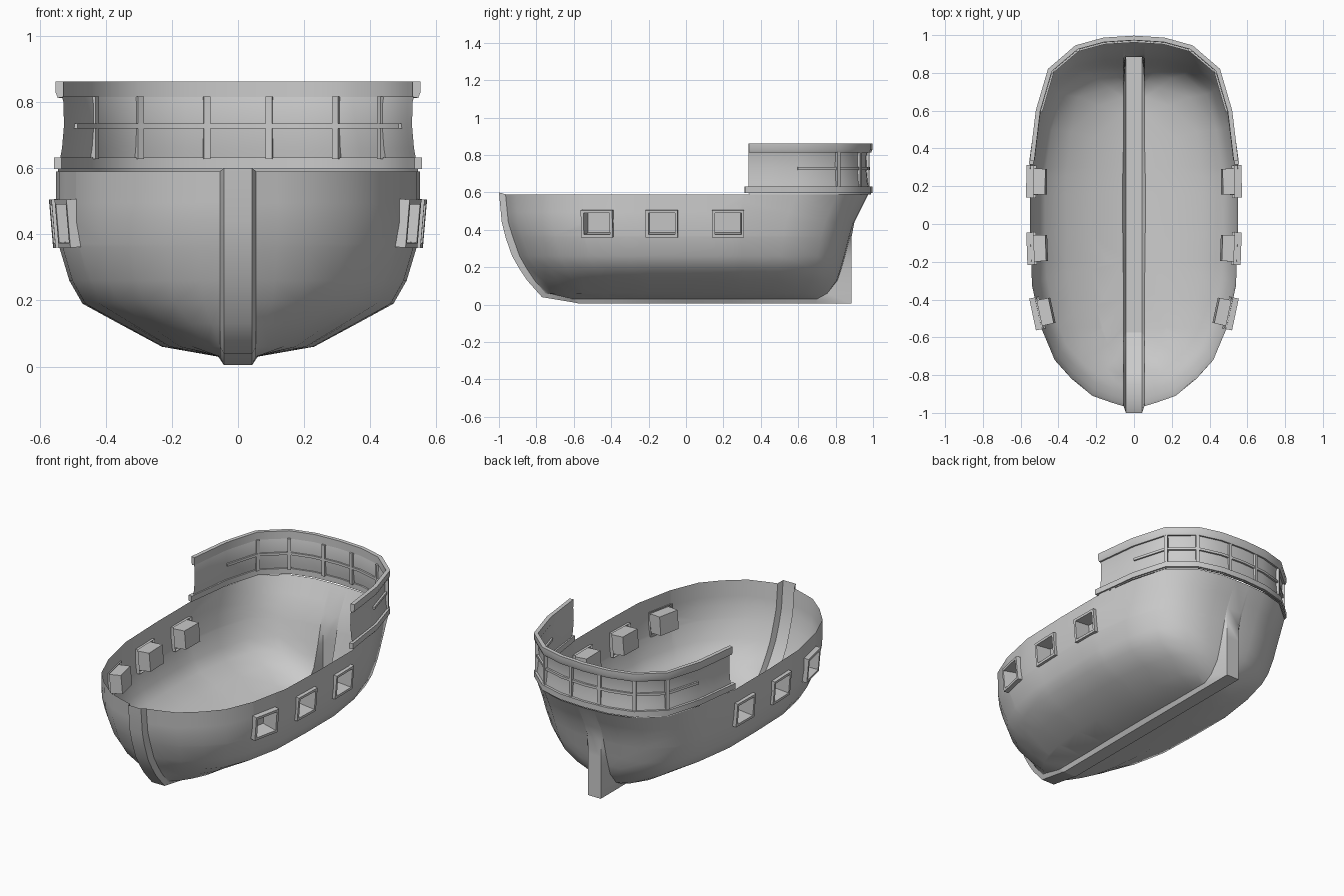
import bpy, bmesh, math
from mathutils import Vector, Matrix

if "Cube" in bpy.data.objects:
    bpy.data.objects.remove(bpy.data.objects["Cube"])


def finish(name, bm, angle=35, mirror=False, recalc=True):
    if recalc:
        bmesh.ops.recalc_face_normals(bm, faces=bm.faces)
    me = bpy.data.meshes.new(name)
    bm.to_mesh(me)
    bm.free()
    me.shade_smooth()
    me.set_sharp_from_angle(angle=math.radians(angle))
    ob = bpy.data.objects.new(name, me)
    bpy.context.collection.objects.link(ob)
    if mirror:
        ob.modifiers.new("Mirror", 'MIRROR')
    return ob


def skin(bm, rows, wrap=False):
    """Quads between successive rows of points."""
    vs = [[bm.verts.new(p) for p in r] for r in rows]
    n = len(vs[0])
    for a, b in zip(vs, vs[1:]):
        for i in range(n if wrap else n - 1):
            j = (i + 1) % n
            bm.faces.new((a[i], a[j], b[j], b[i]))
    return vs


# Hull: stacked waterlines (height, half width, bow y, stern y)
LEVELS = [(.59, .55, -.965, .975), (.44, .55, -.95, .90), (.36, .54, -.925, .875),
          (.26, .51, -.89, .85), (.19, .47, -.85, .83), (.13, .36, -.81, .81),
          (.06, .23, -.75, .755), (.03, .06, -.62, .70)]
PLAN = [(.055, -.965), (.12, -.945), (.22, -.91), (.33, -.82), (.42, -.72),
        (.49, -.55), (.54, -.31), (.55, 0), (.55, .31), (.51, .59),
        (.45, .81), (.31, .93), (.16, .97), (.055, .975)]
rows = []
for z, w, b, s in LEVELS:
    row = []
    for i, (x, y) in enumerate(PLAN):
        px = max(.055, x * w / .55)
        if i in (0, len(PLAN) - 1):
            px = .055
        row.append(Vector((px, b + (s - b) * (y + .965) / 1.94, z)))
    rows.append(row)
bm = bmesh.new()
skin(bm, rows)

# Gun port openings cut in the hull side
PORTS = [(.517, -.475, -12), (.547, -.13, -2), (.55, .225, 1)]
PZ, HY, HZ = .433, .074, .062
cuts = [((0, y + d * HY, 0), (0, 1, 0)) for _, y, _ in PORTS for d in (-1, 1)]
cuts += [((0, 0, PZ + d * HZ), (0, 0, 1)) for d in (-1, 1)]
for co, no in cuts:
    bmesh.ops.bisect_plane(bm, geom=bm.verts[:] + bm.edges[:] + bm.faces[:],
                           plane_co=co, plane_no=no, dist=1e-5)
holes = []
for f in bm.faces:
    c = f.calc_center_median()
    if c.x > .4 and abs(c.z - PZ) < HZ and any(abs(c.y - p[1]) < HY for p in PORTS):
        holes.append(f)
bmesh.ops.delete(bm, geom=holes, context='FACES')
finish("hull", bm, 40, mirror=True)

# Keel: hollow channel from stem, along the bottom, up the stern fin
STEM = [-1, -.985, -.965, -.93, -.89, -.85, -.77, -.58]
path = []
for r, y in zip(rows, STEM):
    z = {.59: .60, .06: .04, .03: .008}.get(round(r[0].z, 2), r[0].z)
    path.append((r[0], y, z))
for p in rows[-1][1:-1]:
    path.append((p, max(p.y, -.575), .005))
for r in reversed(rows):
    p = r[-1]
    z = .005 if p.z < .04 else p.z
    path.append((p, max(p.y, .885), z))
bm = bmesh.new()
skin(bm, [[(-p.x, p.y, p.z), (-.043, y, z), (.043, y, z), (p.x, p.y, p.z)]
          for p, y, z in path])
finish("keel", bm, 50)

# Gun ports: raised frame with a recessed box behind it
for k, (px, py, yaw) in enumerate(PORTS):
    bm = bmesh.new()
    rings = [(.086, .073, -.025), (.086, .073, .014), (.071, .058, .014), (.068, .056, -.085)]
    vs = skin(bm, [[(x, a * hy, b * hz) for a, b in ((-1, -1), (1, -1), (1, 1), (-1, 1))]
                   for hy, hz, x in rings], wrap=True)
    bm.faces.new(vs[-1])
    m = (Matrix.Translation((px, py, PZ)) @ Matrix.Rotation(math.radians(yaw), 4, 'Z')
         @ Matrix.Rotation(math.radians(5), 4, 'Y'))
    bm.transform(m)
    finish(f"gun_port_{k + 1}", bm, 30, mirror=True)

# Stern gallery outline, swept with small profiles of (outward offset, height)
HALF = [(.54, .335), (.525, .46), (.508, .60), (.445, .815), (.305, .935), (.16, .975)]


def outline(half):
    return [Vector(p) for p in half] + [Vector((0, .985))] + \
           [Vector((-x, y)) for x, y in reversed(half)]


def sweep(name, half, profile, closed=True):
    pts = outline(half)
    secs = []
    for i, p in enumerate(pts):
        t = (pts[min(i + 1, len(pts) - 1)] - pts[max(i - 1, 0)]).normalized()
        n = Vector((t.y, -t.x))
        secs.append([(p.x + n.x * o, p.y + n.y * o, z) for o, z in profile])
    bm = bmesh.new()
    vs = skin(bm, secs, wrap=closed)
    if closed:
        bm.faces.new(vs[0])
        bm.faces.new(vs[-1])
    finish(name, bm, 35)


def bar(o0, o1, z0, z1):
    return [(o0, z0), (o1, z0), (o1, z1), (o0, z1)]


sweep("gallery_wall", HALF, [(.005, .59), (-.008, .66), (-.014, .73), (-.012, .80), (0, .85)], False)
sweep("gallery_top_rail", HALF, [(-.012, .815), (.005, .812), (.012, .83), (.012, .862), (-.012, .862)])
sweep("gallery_base_rail", [(.545, .315)] + HALF[1:], bar(-.012, .012, .598, .632))
sweep("gallery_middle_rail", HALF[2:], bar(-.024, -.002, .72, .735))

# Gallery posts, set square to the wall
for k, (x, y, yaw) in enumerate([(.095, .968, 83), (.30, .925, 60), (.437, .81, 33)]):
    bm = bmesh.new()
    m = (Matrix.Translation((x, y, .722)) @ Matrix.Rotation(math.radians(yaw), 4, 'Z')
         @ Matrix.Diagonal((.026, .02, .19, 1)))
    bmesh.ops.create_cube(bm, size=1, matrix=m)
    finish(f"gallery_post_{k + 1}", bm, 30, mirror=True)
